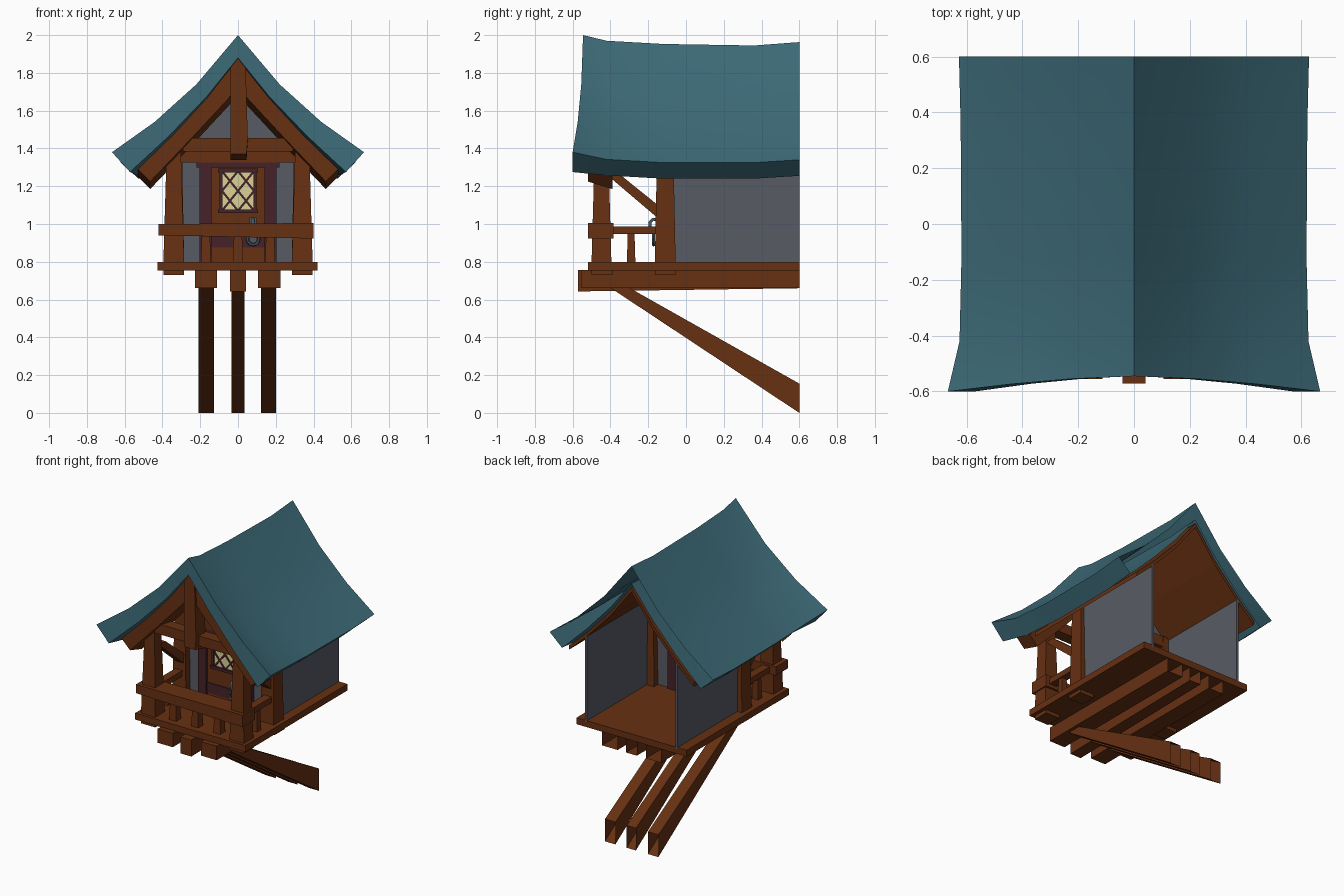
import bpy, bmesh, math
from mathutils import Vector

if "Cube" in bpy.data.objects:
    bpy.data.objects.remove(bpy.data.objects["Cube"])


def material(name, rgb):
    m = bpy.data.materials.new(name)
    m.diffuse_color = (*rgb, 1)
    m.use_nodes = True
    m.node_tree.nodes["Principled BSDF"].inputs["Base Color"].default_value = m.diffuse_color
    return m


WOOD = material("brown wood", (0.135, 0.030, 0.006))
TEAL = material("teal roof", (0.046, 0.145, 0.185))
GREY = material("grey plaster", (0.098, 0.105, 0.130))
PLUM = material("dark plum trim", (0.060, 0.016, 0.022))
PANE = material("pale yellow glass", (0.70, 0.65, 0.30))
IRON = material("blue grey iron", (0.075, 0.095, 0.120))


def finish(name, bm, mat, open_back=False):
    bmesh.ops.recalc_face_normals(bm, faces=bm.faces)
    if open_back:  # ends that met a building wall have no cap
        back = [f for f in bm.faces if all(v.co.y > 0.595 for v in f.verts)]
        bmesh.ops.delete(bm, geom=back, context='FACES')
    me = bpy.data.meshes.new(name)
    bm.to_mesh(me)
    bm.free()
    me.materials.append(mat)
    ob = bpy.data.objects.new(name, me)
    bpy.context.collection.objects.link(ob)
    return ob


def prism(name, pts, axis, a, b, mat, drop=0, open_back=False):
    """Extrude a 2D profile along an axis; drop lowers the far end."""
    def place(p, t, dz):
        if axis == 'x':
            return (t, p[0], p[1] + dz)
        return (p[0], t, p[1] + dz)
    bm = bmesh.new()
    A = [bm.verts.new(place(p, a, 0)) for p in pts]
    B = [bm.verts.new(place(p, b, -drop)) for p in pts]
    bm.faces.new(A)
    bm.faces.new(B[::-1])
    for i in range(len(pts)):
        j = (i + 1) % len(pts)
        bm.faces.new((A[i], B[i], B[j], A[j]))
    return finish(name, bm, mat, open_back)


def box(name, x, y, z, mat, top=1.0):
    """Box from ranges, top face scaled about its middle."""
    bm = bmesh.new()
    bmesh.ops.create_cube(bm, size=1)
    for v in bm.verts:
        k = top if v.co.z > 0 else 1
        v.co = Vector((sum(x) / 2 + v.co.x * k * (x[1] - x[0]),
                       sum(y) / 2 + v.co.y * k * (y[1] - y[0]),
                       sum(z) / 2 + v.co.z * (z[1] - z[0])))
    return finish(name, bm, mat)


def side(s, a, b):
    return tuple(sorted((s * a, s * b)))


def mirrored(pts):
    return [(-x, z) for x, z in pts[:0:-1]] + pts


# Roof: thick sagging shell, flared at the front
stations = [  # y, ridge z, eave x, eave z
    (-0.60, 2.000, 0.667, 1.380), (-0.42, 1.970, 0.625, 1.342),
    (-0.12, 1.953, 0.618, 1.325), (0.36, 1.945, 0.621, 1.325),
    (0.60, 1.963, 0.627, 1.340)]
outer = [(0, 0), (0.33, 0.42), (0.66, 0.74), (1, 1)]
inner = [(0, 0), (0.29, 0.34), (0.64, 0.685), (1, 1)]
bm = bmesh.new()
rings = []
for n, (y, rz, ex, ez) in enumerate(stations):
    def row(prof, w, top, low):
        return [bm.verts.new((fx * w, y + (0.055 * (1 - abs(fx) ** 1.6) if n == 0 else 0),
                              top + (low - top) * fz)) for fx, fz in mirrored(prof)]
    rings.append((row(outer, ex, rz, ez),
                  row(inner, ex - 0.095, rz - 0.12, ez - 0.105 + 0.02 * (n > 0))))
for (o0, i0), (o1, i1) in zip(rings, rings[1:]):
    for k in range(6):
        bm.faces.new((o0[k], o0[k + 1], o1[k + 1], o1[k]))
        bm.faces.new((i0[k], i1[k], i1[k + 1], i0[k + 1]))
    for k in (0, 6):
        bm.faces.new((o0[k], o1[k], i1[k], i0[k]))
o, i = rings[0]
for k in range(6):
    bm.faces.new((o[k], i[k], i[k + 1], o[k + 1]))
roof = finish("roof", bm, TEAL)
bpy.context.view_layer.objects.active = roof
roof.select_set(True)
bpy.ops.object.shade_smooth_by_angle(angle=math.radians(25))

# Ceiling boards and front rafters
ceil_top = [(0, 1.815), (0.16, 1.605), (0.35, 1.405), (0.48, 1.285)]
ceil_low = [(x, z - 0.03) for x, z in ceil_top]
prism("ceiling", mirrored(ceil_top) + mirrored(ceil_low)[::-1], 'y', -0.40, 0.60, WOOD)
raft_top = [(0, 1.88), (0.165, 1.665), (0.34, 1.475), (0.53, 1.29)]
raft_low = [(0, 1.735), (0.05, 1.665), (0.25, 1.45), (0.465, 1.225)]
prism("front_rafters", mirrored(raft_top) + mirrored(raft_low)[::-1], 'y',
      -0.52, -0.39, WOOD, drop=0.04)
prism("king_post", [(-0.04, 1.85), (0, 1.88), (0.04, 1.85), (0.052, 1.45), (0.045, 1.37), (-0.04, 1.37)],
      'y', -0.535, -0.43, WOOD, drop=0.03)
box("front_tie_beam", (-0.29, 0.29), (-0.50, -0.42), (1.385, 1.455), WOOD)
box("wall_tie_beam", (-0.33, 0.33), (-0.16, -0.07), (1.325, 1.40), WOOD)

# House walls
wall = [(0, 1.80), (0.16, 1.59), (0.345, 1.395), (0.345, 0.80)]
prism("front_wall", mirrored(wall), 'y', -0.115, -0.10, GREY)
for s in (-1, 1):
    box("side_wall", side(s, 0.34, 0.355), (-0.10, 0.60), (0.79, 1.39), GREY)

# Floor, joists and slanted supports
box("floor", (-0.425, 0.42), (-0.52, 0.60), (0.755, 0.80), WOOD)
for x, w, low in ((-0.17, 0.058, 0.66), (0, 0.042, 0.643), (0.165, 0.06, 0.66)):
    f = -0.572 if x == 0 else -0.555
    prism("joist", [(f, 0.757), (f, low), (0.60, 0.66), (0.60, 0.757)],
          'x', x - w, x + w, WOOD, open_back=True)
for x, w in ((-0.168, 0.04), (0, 0.035), (0.162, 0.04)):
    prism("support_strut", [(-0.40, 0.662), (-0.30, 0.662), (0.60, 0.155), (0.60, 0.0)],
          'x', x - w, x + w, WOOD, open_back=True)

# Porch frame on both sides
for s in (-1, 1):
    box("front_post", side(s, 0.285, 0.395), (-0.50, -0.395), (0.80, 1.40), WOOD, 0.68)
    box("wall_post", side(s, 0.285, 0.39), (-0.165, -0.055), (0.80, 1.40), WOOD, 0.78)
    for y in (-0.445, -0.11):
        box("post_foot", side(s, 0.285, 0.395), (y - 0.055, y + 0.055), (0.73, 0.757), WOOD)
    prism("knee_brace", [(-0.43, 1.27), (-0.36, 1.27), (-0.13, 1.085), (-0.13, 1.015)],
          'x', s * 0.305, s * 0.365, WOOD)
    box("side_rail", side(s, 0.315, 0.37), (-0.40, -0.13), (0.947, 0.987), WOOD)
    box("side_baluster", side(s, 0.32, 0.365), (-0.313, -0.268), (0.80, 0.95), WOOD, 0.8)

# Front railing
prism("front_rail", [(-0.42, 0.94), (0.40, 0.923), (0.40, 1.005), (-0.42, 1.0)],
      'y', -0.52, -0.385, WOOD)
for x in (-0.17, 0, 0.17):
    box("front_baluster", (x - 0.027, x + 0.027), (-0.475, -0.42), (0.80, 0.94), WOOD, 0.8)

# Door with plum frame
box("door", (-0.145, 0.145), (-0.135, -0.09), (0.80, 1.31), WOOD)
box("door_band", (-0.14, 0.14), (-0.141, -0.13), (0.875, 0.945), PLUM)
for s in (-1, 1):
    box("door_jamb", side(s, 0.14, 0.203), (-0.15, -0.085), (0.80, 1.31), PLUM)
box("door_lintel", (-0.22, 0.22), (-0.155, -0.085), (1.30, 1.325), PLUM)

# Latticed door window
cz, hw, hh = 1.175, 0.085, 0.105
box("window_pane", (-hw, hw), (-0.140, -0.133), (cz - hh, cz + hh), PANE)
for s in (-1, 1):
    box("window_stile", side(s, hw - 0.003, hw + 0.013), (-0.150, -0.13),
        (cz - hh, cz + hh), PLUM)
    zc = cz + s * (hh + 0.003)
    box("window_rail", (-0.107, 0.107), (-0.154, -0.13), (zc - 0.01, zc + 0.01), PLUM)
    k = s * hh / hw
    for c in (-hh, 0, hh):
        lo, hi = sorted(((-hh - c) / k, (hh - c) / k))
        x0, x1 = max(-hw, lo), min(hw, hi)
        t = 0.009
        prism("lattice_bar", [(x0, cz + k * x0 + c - t), (x1, cz + k * x1 + c - t),
                              (x1, cz + k * x1 + c + t), (x0, cz + k * x0 + c + t)],
              'y', -0.145, -0.138, PLUM)

# Iron door handle with ring
box("handle_plate", (0.062, 0.098), (-0.143, -0.132), (0.89, 1.035), IRON)
cu = bpy.data.curves.new("door_handle", 'CURVE')
cu.dimensions = '3D'
cu.bevel_depth = 0.009
cu.bevel_resolution = 1
cu.use_fill_caps = True
cu.materials.append(IRON)
sp = cu.splines.new('POLY')
path = [(-0.135, 1.02), (-0.175, 1.025), (-0.19, 1.01), (-0.19, 0.975), (-0.175, 0.955), (-0.135, 0.955)]
sp.points.add(len(path) - 1)
for p, (y, z) in zip(sp.points, path):
    p.co = (0.08, y, z, 1)
bpy.context.collection.objects.link(bpy.data.objects.new("door_handle", cu))
bpy.ops.mesh.primitive_torus_add(major_segments=12, minor_segments=6, major_radius=0.03,
                                 minor_radius=0.009, location=(0.08, -0.172, 0.92),
                                 rotation=(math.pi / 2, 0, 0))
ring = bpy.context.object
ring.name = "handle_ring"
ring.data.materials.append(IRON)
